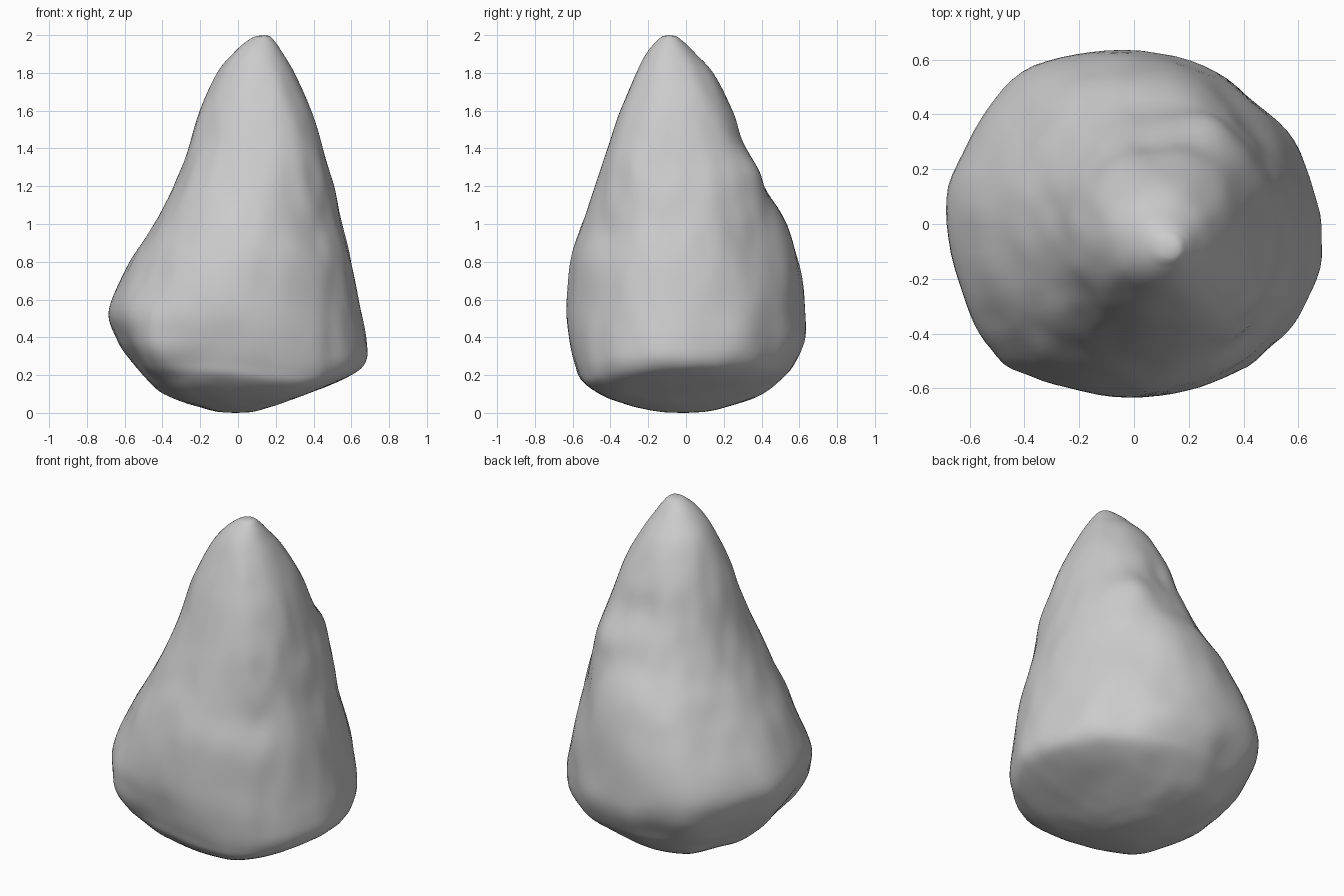
import bpy, bmesh, math
from mathutils import Vector, noise

if "Cube" in bpy.data.objects:
    bpy.data.objects.remove(bpy.data.objects["Cube"])

# Silhouette profile: z, x-min, x-max, y-min, y-max
PROFILE = [
    (0.00, -0.03, -0.01, -0.01, 0.01),
    (0.03, -0.20, 0.15, -0.23, 0.21),
    (0.10, -0.39, 0.33, -0.42, 0.40),
    (0.20, -0.50, 0.59, -0.555, 0.53),
    (0.28, -0.57, 0.68, -0.59, 0.585),
    (0.40, -0.645, 0.68, -0.62, 0.63),
    (0.55, -0.685, 0.65, -0.635, 0.63),
    (0.80, -0.575, 0.605, -0.61, 0.60),
    (1.00, -0.45, 0.555, -0.55, 0.54),
    (1.20, -0.34, 0.505, -0.475, 0.41),
    (1.40, -0.26, 0.44, -0.40, 0.32),
    (1.60, -0.20, 0.38, -0.335, 0.24),
    (1.80, -0.11, 0.29, -0.25, 0.14),
    (1.90, -0.03, 0.235, -0.205, 0.05),
    (1.97, 0.05, 0.19, -0.15, -0.02),
    (2.00, 0.13, 0.15, -0.10, -0.08),
]

# Plan outline of the boulder's foot, anticlockwise
OUTLINE = [(0.68, -0.05), (0.61, 0.22), (0.45, 0.44), (0.20, 0.59),
           (-0.15, 0.635), (-0.45, 0.54), (-0.60, 0.30), (-0.68, 0.05),
           (-0.62, -0.25), (-0.52, -0.46), (-0.33, -0.57), (0.0, -0.63),
           (0.30, -0.58), (0.50, -0.46), (0.63, -0.28)]

# Bumps and dents: centre, radius, height
BUMPS = [
    ((0.30, 0.36, 1.28), 0.15, 0.06),     # back right knob and hollows
    ((0.08, 0.28, 1.48), 0.10, -0.02),
    ((0.42, 0.42, 0.90), 0.22, -0.045),
    ((0.40, 0.42, 0.40), 0.12, -0.02),
    ((0.25, 0.20, 1.62), 0.18, 0.025),
    ((0.22, -0.22, 1.82), 0.18, 0.035),   # front right ridge
    ((0.31, -0.30, 1.45), 0.25, 0.04),
    ((0.34, -0.40, 0.92), 0.13, -0.03),
    ((-0.20, 0.55, 0.32), 0.14, -0.02),   # back left
    ((-0.42, 0.38, 0.88), 0.28, -0.03),
    ((-0.45, -0.40, 0.75), 0.22, -0.03),  # front left corner
    ((-0.46, -0.46, 0.30), 0.17, 0.055),
]
SIDES, STEPS = 90, 6


def spline(a, b, c, d, t):
    return tuple(0.5 * (2 * q + (r - p) * t + (2 * p - 5 * q + 4 * r - s) * t * t
                        + (3 * q - p - 3 * r + s) * t ** 3)
                 for p, q, r, s in zip(a, b, c, d))


def section(k):
    n = len(OUTLINE)
    u = k * n / SIDES
    i, t = int(u), u - int(u)
    x, y = spline(*(OUTLINE[(i + j) % n] for j in (-1, 0, 1, 2)), t)
    x, y = x / 0.68, y / 0.633
    # foot outline, and the rounder outline used higher up
    r = (abs(x) ** 2.15 + abs(y) ** 2.15) ** (1 / 2.15)
    return (x, y), (x / r, y / r)


def rows():
    last = len(PROFILE) - 1
    for i in range(last):
        for s in range(STEPS):
            if i == 0 and s == 0:
                continue
            t = s / STEPS
            a, b = PROFILE[i], PROFILE[i + 1]
            if i in (0, last - 1):      # rounded caps
                f = math.sqrt(t) if i == 0 else 1 - math.sqrt(1 - t)
                yield (a[0] + (b[0] - a[0]) * t,
                       *(p + (q - p) * f for p, q in zip(a[1:], b[1:])))
            else:
                yield spline(PROFILE[i - 1], a, b, PROFILE[i + 2], t)


def weathered(p, axis):
    out = Vector((p.x - axis.x, p.y - axis.y, 0))
    size = out.length
    if size < 1e-4:
        return p
    out.normalize()
    fade = min(1, size / 0.4)
    # vertically stretched noise gives the streaked stone surface
    amount = 0.008 * noise.noise(Vector((p.x * 4, p.y * 4, p.z * 1.6)))
    amount += 0.012 * noise.noise(Vector((p.x * 10, p.y * 10, p.z * 4 + 5)))
    for centre, radius, height in BUMPS:
        d = (p - Vector(centre)).length / radius
        amount += height * math.exp(-d * d)
    # the foot's edge sags at the front right
    d = (p - Vector((0.32, -0.48, 0.22))).length / 0.32
    sag = Vector((0, 0, -0.06 * math.exp(-d * d)))
    return p + out * amount * fade + sag


# Boulder: stacked sections between a bottom and a top pole
bm = bmesh.new()
shape = [section(k) for k in range(SIDES)]
rings = []
for z, x0, x1, y0, y1 in rows():
    cx, cy, hx, hy = (x0 + x1) / 2, (y0 + y1) / 2, (x1 - x0) / 2, (y1 - y0) / 2
    w = 0.15 + 0.8 * min(1, max(0, (z - 0.3) / 0.7))
    ring = []
    for (ax, ay), (bx, by) in shape:
        sx, sy = ax + (bx - ax) * w, ay + (by - ay) * w
        ring.append(bm.verts.new(weathered(Vector((cx + hx * sx, cy + hy * sy, z)),
                                           Vector((cx, cy, z)))))
    rings.append(ring)
for low, high in zip(rings, rings[1:]):
    for k in range(SIDES):
        n = (k + 1) % SIDES
        bm.faces.new((low[k], low[n], high[n], high[k]))
bottom = bm.verts.new((-0.02, 0, 0))
top = bm.verts.new((0.14, -0.09, 2.0))
for k in range(SIDES):
    n = (k + 1) % SIDES
    bm.faces.new((bottom, rings[0][n], rings[0][k]))
    bm.faces.new((top, rings[-1][k], rings[-1][n]))
# soften the creases a little
for _ in range(2):
    bmesh.ops.smooth_vert(bm, verts=[v for v in bm.verts if 0.08 < v.co.z < 1.9],
                          factor=0.5, use_axis_x=True, use_axis_y=True, use_axis_z=True)
for face in bm.faces:
    face.smooth = True
bmesh.ops.recalc_face_normals(bm, faces=bm.faces[:])
mesh = bpy.data.meshes.new("boulder")
bm.to_mesh(mesh)
bm.free()
boulder = bpy.data.objects.new("boulder", mesh)
bpy.context.collection.objects.link(boulder)
